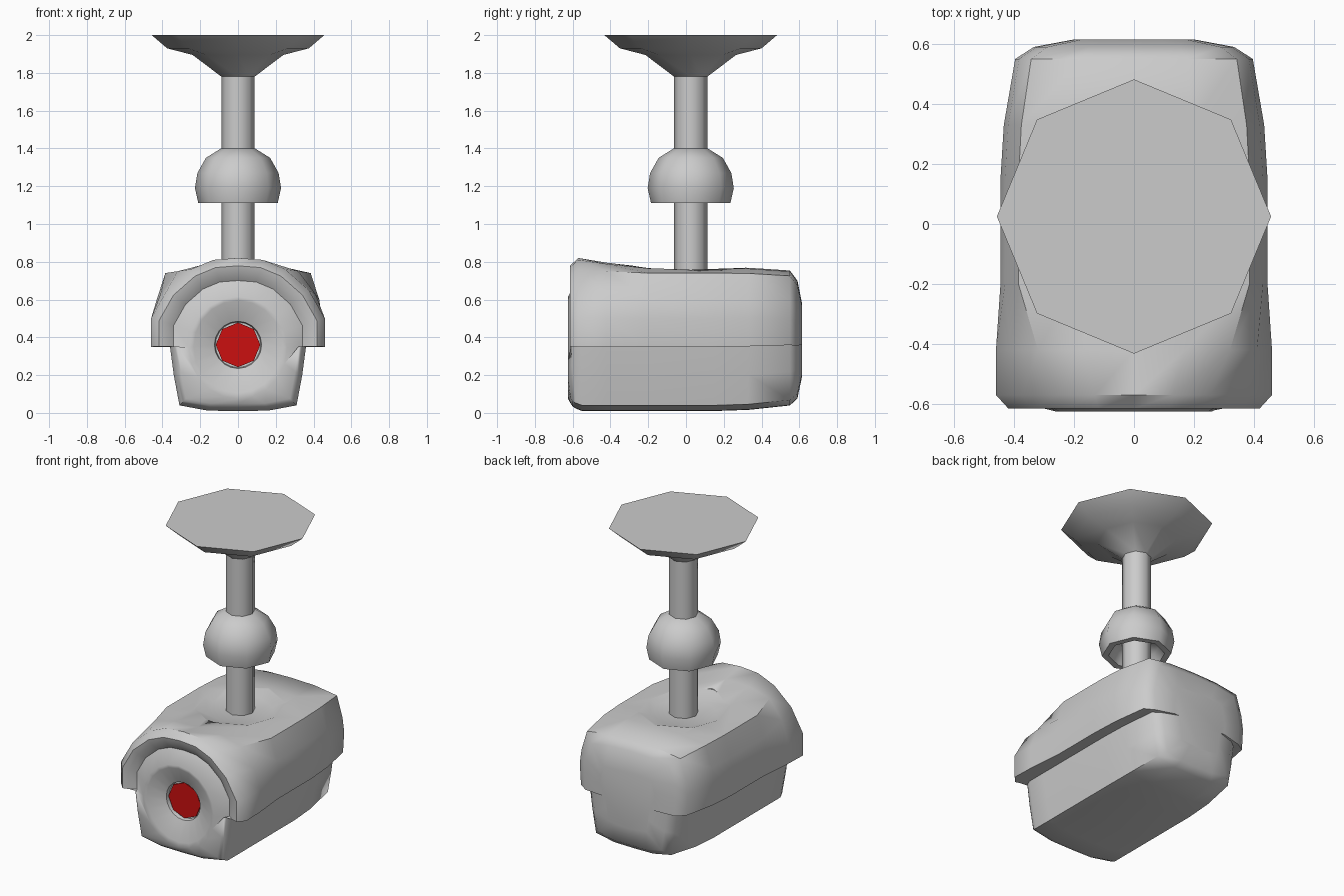
import bpy, bmesh, math

if "Cube" in bpy.data.objects:
    bpy.data.objects.remove(bpy.data.objects["Cube"])


def material(name, rgb):
    m = bpy.data.materials.new(name)
    m.diffuse_color = (*rgb, 1)
    m.use_nodes = True
    m.node_tree.nodes["Principled BSDF"].inputs["Base Color"].default_value = m.diffuse_color
    return m


GREY = material("light grey", (0.6, 0.6, 0.6))
RED = material("lens red", (0.6, 0.005, 0.005))


def finish(name, bm, mat, angle=50):
    bmesh.ops.recalc_face_normals(bm, faces=bm.faces[:])
    me = bpy.data.meshes.new(name)
    bm.to_mesh(me)
    bm.free()
    me.materials.append(mat)
    ob = bpy.data.objects.new(name, me)
    bpy.context.collection.objects.link(ob)
    bpy.ops.object.select_all(action='DESELECT')
    ob.select_set(True)
    bpy.context.view_layer.objects.active = ob
    bpy.ops.object.shade_smooth_by_angle(angle=math.radians(angle))
    return ob


def loft(name, rings, mat, angle=50):
    """Skin closed rings of equal point count and cap both ends."""
    bm = bmesh.new()
    loops = [[bm.verts.new(p) for p in r] for r in rings]
    for a, b in zip(loops, loops[1:]):
        for i in range(len(a)):
            j = (i + 1) % len(a)
            bm.faces.new((a[i], a[j], b[j], b[i]))
    bm.faces.new(loops[0])
    bm.faces.new(loops[-1])
    return finish(name, bm, mat, angle)


def lathe(name, profile, mat, n=8, y=0.025):
    """Spin (radius, z) pairs around the vertical mount axis."""
    return loft(name, [[(r * math.cos(2 * math.pi * k / n), y + r * math.sin(2 * math.pi * k / n), z)
                        for k in range(n)] for r, z in profile], mat)


def mirrored(half):
    """Close a half section running from bottom centre to top centre."""
    return half + [(-x, y, z) for x, y, z in half[-2:0:-1]]


def section(pts, y):
    return mirrored([(x, y, z) for x, z in pts])


def scaled(pts, sx, sz, cz=0.38):
    return [(x * sx, cz + (z - cz) * sz) for x, z in pts]


def circle(rx, rz, cz, y):
    angles = [math.radians(-90 + 18 * k) for k in range(11)]
    return section([(rx * math.cos(a) if 0 < k < 10 else 0, cz + rz * math.sin(a))
                    for k, a in enumerate(angles)], y)


# Housing sections: lower body, side ledge, then upper shell
lower = [(0, .01), (.16, .012), (.31, .04), (.34, .2), (.36, .35)]
shell = [(.435, .35), (.445, .5), (.43, .6), (.385, .74), (.2, .765), (0, .77)]
hood = [(.46, .35), (.46, .5), (.375, .65), (.25, .76), (.13, .81), (0, .82)]
mid_hood = [(.455, .35), (.46, .5), (.41, .63), (.32, .75), (.17, .788), (0, .795)]
box = lower + shell


def front(low_s, low_y, up_s, up_y):
    """Front ring where the lower body and the hood lip sit at different depths."""
    c = .36
    return mirrored([(x * low_s, low_y, c + (z - c) * low_s) for x, z in lower] +
                    [(x * up_s, up_y, c + (z - c) * up_s) for x, z in hood])


rings = [
    section(scaled(box, .45, .5), .615),
    section(scaled(box, .75, .82), .59),
    section(scaled(box, .89, .94, .5), .55),
    section(scaled(box, .975, .99, .6), .33),
    section(box, .15),
    section(box, -.2),
    section(lower + mid_hood, -.42),
    front(1, -.55, 1, -.57),
    front(.96, -.585, .91, -.615),
    front(.93, -.6, .83, -.605),
    front(.89, -.61, .74, -.575),
    circle(.26, .27, .345, -.625),
    circle(.235, .245, .35, -.622),
    circle(.125, .125, .36, -.575),
    circle(.12, .12, .36, -.55),
]
housing = loft("camera_housing", rings, GREY)

# Shallow octagonal dish in the roof around the pole
dish = lathe("dish_cutter", [(.2, .74), (.31, .775), (.31, .95)], GREY)
cut = housing.modifiers.new("dish", 'BOOLEAN')
cut.operation = 'DIFFERENCE'
cut.solver = 'EXACT'
cut.object = dish
bpy.context.view_layer.objects.active = housing
bpy.ops.object.modifier_apply(modifier="dish")
bpy.data.objects.remove(dish)

# Octagonal lens set into the front recess
loft("lens", [[(.118 * math.sin(k * math.pi / 4), y, .36 + .118 * math.cos(k * math.pi / 4))
               for k in range(8)] for y in (-.561, -.552)], RED, 30)

# Ceiling plate flaring into the pole
lathe("ceiling_plate", [(.457, 2), (.375, 1.93), (.24, 1.895), (.088, 1.78), (.088, 1.7)], GREY)

# Pole from plate to housing
lathe("pole", [(.088, 1.79), (.088, .73)], GREY)

# Ball joint, hollow underneath
lathe("ball_joint", [(.08, 1.4), (.09, 1.4), (.17, 1.35), (.215, 1.27), (.228, 1.19),
                     (.21, 1.11), (.17, 1.11), (.14, 1.17), (.08, 1.2)], GREY)
